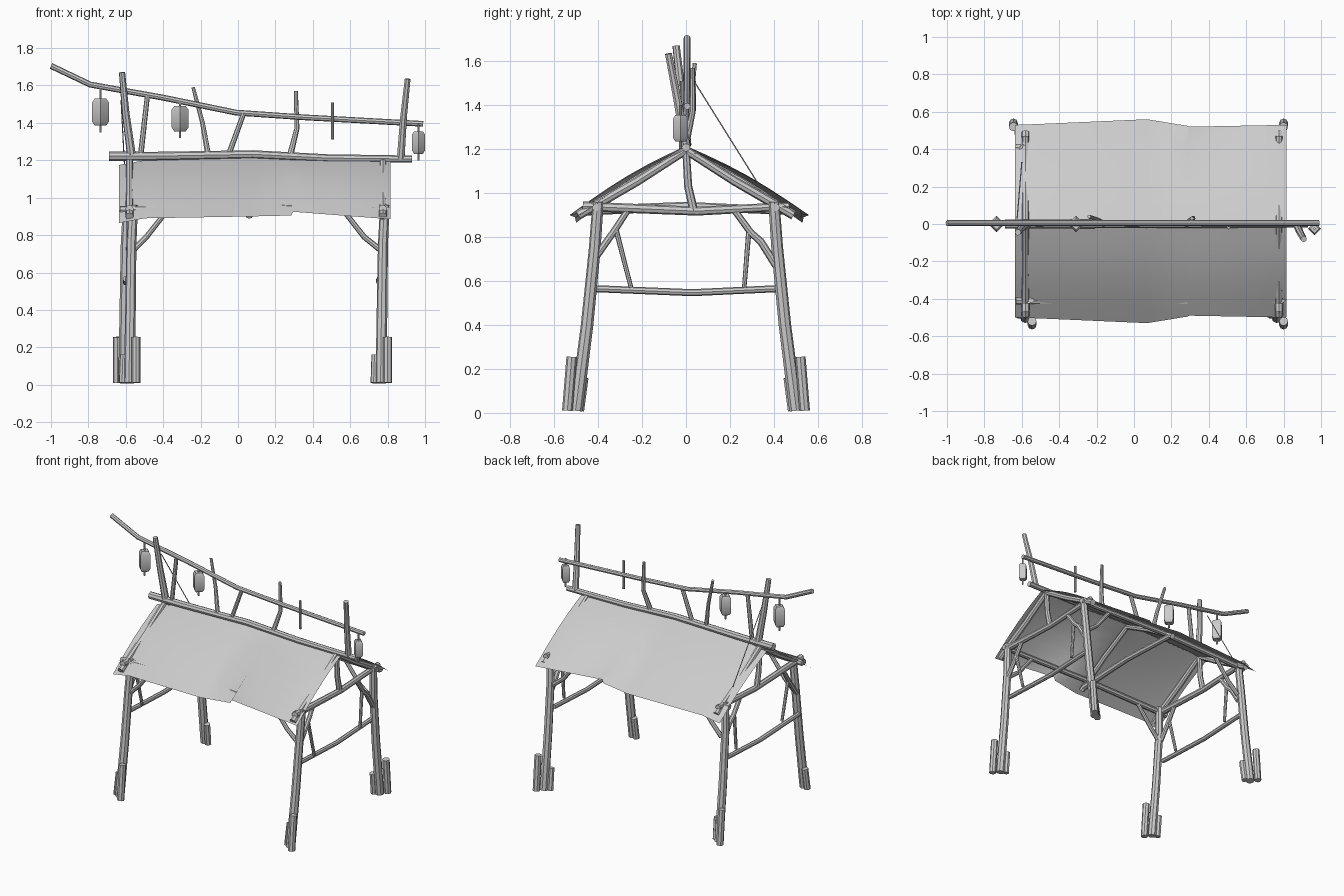
import bpy, bmesh, math
from mathutils import Vector

if "Cube" in bpy.data.objects:
    bpy.data.objects.remove(bpy.data.objects["Cube"], do_unlink=True)

GREY = (0.6, 0.6, 0.6, 1)
wood = bpy.data.materials.new("weathered_grey")
wood.use_nodes = True
wood.diffuse_color = GREY
wood.node_tree.nodes["Principled BSDF"].inputs["Base Color"].default_value = GREY


def finish(obj, angle=40):
    obj.data.materials.append(wood)
    bpy.ops.object.select_all(action="DESELECT")
    obj.select_set(True)
    bpy.context.view_layer.objects.active = obj
    if obj.type == "CURVE":
        bpy.ops.object.convert(target="MESH")
    bpy.ops.object.shade_smooth_by_angle(angle=math.radians(angle))


def pole(name, points, r, tip=0.85):
    """Crooked round log through the points, narrowing towards its end."""
    curve = bpy.data.curves.new(name, "CURVE")
    curve.dimensions = "3D"
    curve.bevel_depth = r
    curve.bevel_resolution = 2
    curve.use_fill_caps = True
    line = curve.splines.new("POLY")
    line.points.add(len(points) - 1)
    for i, (p, co) in enumerate(zip(line.points, points)):
        p.co = (*co, 1)
        p.radius = 1 + (tip - 1) * i / (len(points) - 1)
    obj = bpy.data.objects.new(name, curve)
    bpy.context.collection.objects.link(obj)
    finish(obj)


def mesh_object(name, bm, angle):
    mesh = bpy.data.meshes.new(name)
    bmesh.ops.recalc_face_normals(bm, faces=bm.faces)
    bm.to_mesh(mesh)
    bm.free()
    obj = bpy.data.objects.new(name, mesh)
    bpy.context.collection.objects.link(obj)
    finish(obj, angle)


# Roof cloth: columns of (x, ridge z, eave y, eave z), slightly bulging slopes
columns = [(-0.635, 1.175, 0.5, 0.865), (-0.5, 1.2, 0.505, 0.89),
           (0.07, 1.215, 0.53, 0.9), (0.285, 1.205, 0.495, 0.905),
           (0.295, 1.205, 0.49, 0.925), (0.815, 1.2, 0.5, 0.885)]
for side, name in ((-1, "front_roof"), (1, "back_roof")):
    bm = bmesh.new()
    rows = []
    for x, top, y, low in columns:
        reach = y + (0.03 if side > 0 else 0)
        row = []
        for k in range(7):
            t = k / 6
            z = top + (low - top) * t + 0.022 * math.sin(math.pi * t)
            row.append(bm.verts.new((x, side * reach * t, z)))
        rows.append(row)
    for a, b in zip(rows, rows[1:]):
        for k in range(6):
            bm.faces.new((a[k], a[k + 1], b[k + 1], b[k]))
    mesh_object(name, bm, 60)

# Splayed legs with foot stakes, and the braces along each long side
for end, ex, foot in (("right", -0.58, -1), ("left", 0.765, 1)):
    for side, s in (("front", -1), ("back", 1)):
        tag = f"{side}_{end}"
        x = ex - (0.03 if s > 0 and foot < 0 else 0)
        pole(f"{tag}_leg", [(x, s * 0.5, 0.01), (x + 0.005, s * 0.45, 0.4),
                            (x + 0.01, s * 0.415, 0.75), (x + 0.02, s * 0.4, 0.96)], 0.03)
        out = x + 0.035 * (1 if s < 0 else foot)
        pole(f"{tag}_tall_stake", [(out, s * 0.54, 0.01), (out, s * 0.52, 0.255)], 0.024, 1)
        pole(f"{tag}_short_stake", [(2 * x - out, s * 0.485, 0.01),
                                    (2 * x - out + 0.005, s * 0.465, 0.16)], 0.022, 1)
        pole(f"{tag}_side_brace", [(ex + 0.01, s * 0.415, 0.71),
                                   (ex - foot * 0.09, s * 0.41, 0.79),
                                   (ex - foot * 0.2, s * 0.41, 0.93)], 0.016)

# Eave beams
for s, name in ((-1, "front"), (1, "back")):
    pole(f"{name}_eave_beam", [(-0.63, s * 0.41, 0.935), (0.1, s * 0.415, 0.95),
                               (0.81, s * 0.41, 0.935)], 0.02)

# Gable frames
for end, x in (("right", -0.58), ("left", 0.775)):
    pole(f"{end}_tie_beam", [(x, -0.47, 0.94), (x, 0.05, 0.918), (x, 0.47, 0.94)], 0.022)
    pole(f"{end}_lower_beam", [(x - 0.02, -0.41, 0.565), (x - 0.02, 0.03, 0.547),
                               (x - 0.02, 0.41, 0.565)], 0.016, 1)
    pole(f"{end}_king_post", [(x, 0.035, 0.92), (x, 0.01, 1.03), (x, 0, 1.2)], 0.02)
    for s, side in ((-1, "front"), (1, "back")):
        pole(f"{end}_{side}_rafter", [(x, s * 0.49, 0.9), (x, s * 0.22, 1.055),
                                      (x, 0, 1.195)], 0.022)
    pole(f"{end}_front_brace", [(x, -0.41, 0.71), (x, -0.325, 0.83), (x, -0.26, 0.93)], 0.017)
    pole(f"{end}_front_strut", [(x, -0.32, 0.84), (x, -0.25, 0.57)], 0.012)
    pole(f"{end}_back_brace", [(x, 0.41, 0.67), (x, 0.34, 0.78), (x, 0.295, 0.82),
                               (x, 0.215, 0.93)], 0.018)
    pole(f"{end}_back_strut", [(x, 0.285, 0.82), (x, 0.265, 0.57)], 0.012)

# Middle frame under the roof
pole("middle_tie_beam", [(0.06, -0.46, 0.92), (0.06, 0, 0.94), (0.06, 0.46, 0.92)], 0.022)
for s, side in ((-1, "front"), (1, "back")):
    pole(f"middle_{side}_rafter", [(0.06, s * 0.48, 0.905), (0.06, s * 0.24, 1.06),
                                   (0.06, 0, 1.19)], 0.02)

# Ridge log and the sloping pole above it
pole("ridge_log", [(-0.69, 0, 1.222), (-0.45, 0, 1.222), (0.08, 0, 1.232),
                   (0.48, 0, 1.212), (0.93, 0, 1.207)], 0.025, 0.75)
pole("lantern_pole", [(-1, 0.005, 1.705), (-0.79, 0.005, 1.605), (-0.4, 0.005, 1.535),
                      (-0.01, 0.005, 1.455), (0.35, 0.005, 1.43), (0.99, 0.005, 1.395)], 0.016, 0.95)

# Uprights on the ridge, each with a tapered top
uprights = [
    ([(-0.57, 0, 1.23), (-0.6, -0.02, 1.45), (-0.62, -0.045, 1.67)], 0.024, 0.7),
    ([(-0.52, 0, 1.23), (-0.485, 0, 1.54)], 0.015, 0.9),
    ([(-0.16, 0, 1.23), (-0.19, 0.02, 1.4), (-0.24, 0.04, 1.59)], 0.016, 0.6),
    ([(-0.05, 0, 1.23), (0.03, 0, 1.45)], 0.015, 0.9),
    ([(0.28, 0, 1.23), (0.315, 0.03, 1.37), (0.31, 0.03, 1.57)], 0.017, 0.6),
    ([(0.505, -0.02, 1.31), (0.505, -0.02, 1.51)], 0.009, 0.9),
    ([(0.87, 0, 1.21), (0.885, -0.04, 1.43), (0.907, -0.08, 1.635)], 0.022, 0.75),
]
for i, (points, r, tip) in enumerate(uprights):
    pole(f"upright_{i + 1}", points, r, tip)

# Guy rope down to the back slope
pole("guy_rope", [(-0.625, 0.03, 1.52), (-0.6, 0.33, 1.04)], 0.003, 1)

# Four-sided hanging lanterns with their cords
for name, x, y, low, high, w, cord in (
        ("right", -0.735, 0, 1.385, 1.53, 0.045, 1.59),
        ("middle", -0.31, 0, 1.355, 1.49, 0.045, 1.52),
        ("left", 0.965, -0.025, 1.235, 1.355, 0.035, 1.4)):
    bm = bmesh.new()
    rings = []
    for t, k in ((0, 0.68), (0.15, 1), (0.85, 1), (1, 0.68)):
        z = low + (high - low) * t
        rings.append([bm.verts.new(Vector((x, y, z)) + w * k * Vector(d))
                      for d in ((1, 0, 0), (0, 1, 0), (-1, 0, 0), (0, -1, 0))])
    for a, b in zip(rings, rings[1:]):
        for i in range(4):
            j = (i + 1) % 4
            bm.faces.new((a[i], a[j], b[j], b[i]))
    bm.faces.new(rings[0])
    bm.faces.new(rings[-1])
    mesh_object(f"{name}_lantern", bm, 30)
    pole(f"{name}_lantern_cord", [(x, y, low - 0.035), (x, y, cord)], 0.006, 1)
